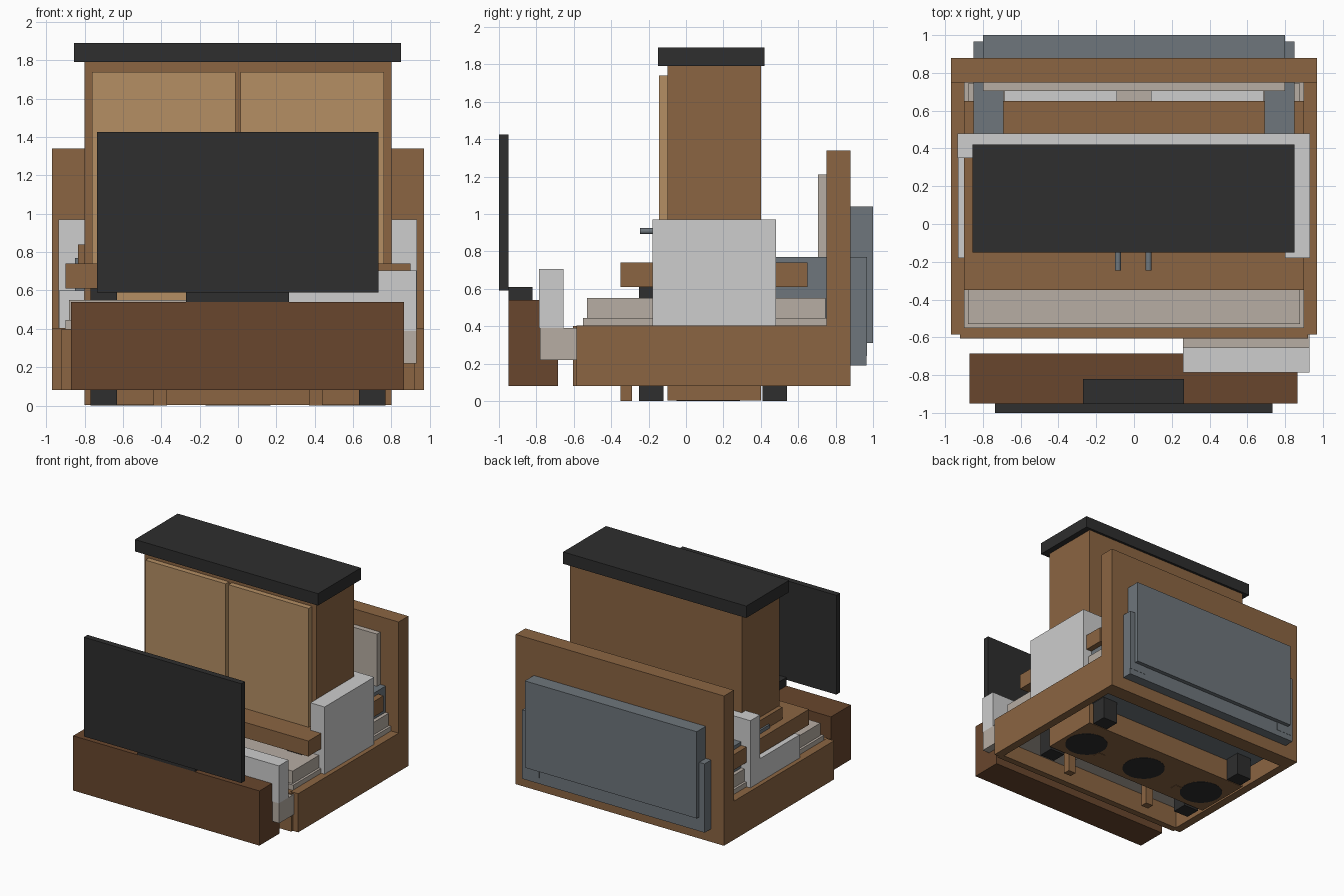
import bpy
from math import radians

cube = bpy.data.objects.get("Cube")
if cube:
    bpy.data.objects.remove(cube, do_unlink=True)


def material(name, code):
    rgb = [int(code[i:i + 2], 16) / 255 for i in (0, 2, 4)]
    col = [c / 12.92 if c <= 0.04045 else ((c + 0.055) / 1.055) ** 2.4 for c in rgb] + [1]
    m = bpy.data.materials.new(name)
    m.use_nodes = True
    m.diffuse_color = col
    m.node_tree.nodes["Principled BSDF"].inputs["Base Color"].default_value = col
    return m


wood = material("wood", "8b6542")
dark_wood = material("dark wood", "68462d")
light_wood = material("light wood", "b58f64")
black = material("black", "2e2e2e")
white = material("white", "cdcdcd")
beige = material("beige", "b7ada3")
grey = material("slate grey", "6e767c")


def box(name, mat, x0, x1, y0, y1, z0, z1):
    bpy.ops.mesh.primitive_cube_add(size=1, location=((x0 + x1) / 2, (y0 + y1) / 2, (z0 + z1) / 2))
    o = bpy.context.object
    o.name = name
    for v in o.data.vertices:
        v.co.x *= x1 - x0
        v.co.y *= y1 - y0
        v.co.z *= z1 - z0
    o.data.materials.append(mat)
    return o


def pair(name, mat, x0, x1, *rest):
    """Matching boxes on both sides of the middle plane."""
    box("left_" + name, mat, x0, x1, *rest)
    box("right_" + name, mat, -x1, -x0, *rest)


def cylinder(name, mat, r, depth, loc, rot=(0, 0, 0)):
    bpy.ops.mesh.primitive_cylinder_add(vertices=24, radius=r, depth=depth, location=loc, rotation=rot)
    o = bpy.context.object
    o.name = name
    o.data.materials.append(mat)
    bpy.ops.object.shade_smooth_by_angle(angle=radians(40))


# Wardrobe with two doors and knobs
box("wardrobe_body", wood, -0.8, 0.8, -0.1, 0.4, 0.003, 1.79)
box("wardrobe_top", black, -0.855, 0.85, -0.15, 0.42, 1.79, 1.89)
pair("wardrobe_door", light_wood, 0.013, 0.76, -0.145, -0.1, 0.1, 1.74)
for side, x in (("left", 0.077), ("right", -0.085)):
    cylinder(side + "_knob", grey, 0.016, 0.1, (x, -0.195, 0.908), (radians(90), 0, 0))

# Bed
box("headboard", wood, -0.97, 0.97, 0.75, 0.88, 0.08, 1.34)
box("headboard_pad", beige, -0.8, 0.8, 0.705, 0.75, 0.5, 1.21)
pair("bed_rail", wood, 0.9, 0.97, -0.585, 0.75, 0.08, 0.405)
box("footboard", wood, -0.92, 0.92, -0.605, -0.55, 0.08, 0.4)
box("mattress_base", beige, -0.9, 0.9, -0.55, 0.75, 0.26, 0.445)
box("mattress", beige, -0.88, 0.88, -0.53, 0.745, 0.445, 0.55)
pair("pillow", white, 0.09, 0.685, 0.4, 0.705, 0.55, 0.64)
for y in (-0.35, 0.02):
    pair("bed_leg", wood, 0.37, 0.44, y, y + 0.06, 0, 0.3)

# Table
box("table_top", wood, -0.9, 0.9, -0.35, 0.65, 0.61, 0.74)
for y in (-0.25, 0.41):
    pair("table_leg", black, 0.63, 0.77, y, y + 0.13, 0, 0.61)
box("bench_back", wood, -0.835, 0.835, -0.09, 0.34, 0.74, 0.84)

# White sofa with a low arm on one side
box("white_sofa_back", white, -0.935, 0.93, 0.35, 0.48, 0.3, 0.97)
box("white_sofa_arm", white, 0.8, 0.932, -0.18, 0.478, 0.3, 0.97)
box("white_sofa_low_arm", white, -0.933, -0.8, -0.18, 0.35, 0.3, 0.6)

# Chaise end
box("chaise_seat", beige, 0.26, 0.93, -0.78, -0.1, 0.22, 0.39)
box("chaise_back", white, 0.26, 0.93, -0.785, -0.655, 0.39, 0.705)

# Grey sofa behind the bed
box("grey_sofa_back", grey, -0.8, 0.8, 0.85, 1.0, 0.31, 1.04)
box("grey_sofa_base", grey, -0.85, 0.85, 0.1, 0.965, 0.19, 0.24)
box("grey_sofa_seat", grey, -0.7, 0.7, 0.1, 0.965, 0.24, 0.4)
pair("grey_sofa_arm", grey, 0.69, 0.85, 0.1, 0.967, 0.24, 0.77)

# Television and its cabinet
box("tv_cabinet", dark_wood, -0.87, 0.865, -0.95, -0.685, 0.08, 0.54)
box("tv_stand", black, -0.27, 0.265, -0.95, -0.82, 0.54, 0.61)
box("tv_screen", black, -0.735, 0.732, -1.0, -0.95, 0.59, 1.425)

# Round base plates under the wardrobe
for i, x in enumerate((-0.6, 0, 0.6)):
    cylinder("base_plate_" + "abc"[i], black, 0.17, 0.008, (x, 0.12, 0.005))
